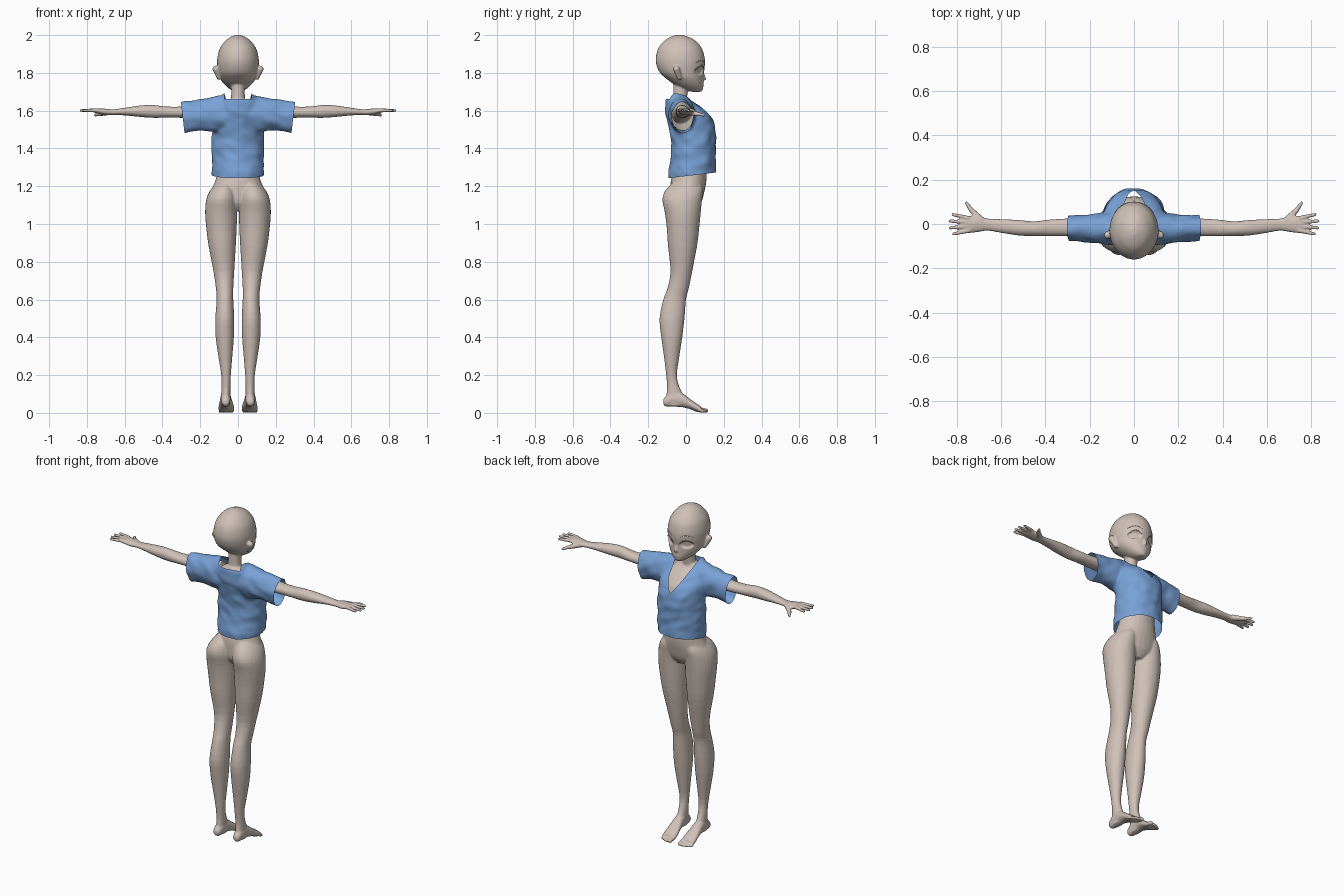
import bpy, bmesh, math
from mathutils import Vector, noise

if "Cube" in bpy.data.objects:
    bpy.data.objects.remove(bpy.data.objects["Cube"])


def material(name, rgb):
    m = bpy.data.materials.new(name)
    m.diffuse_color = (*rgb, 1)
    m.use_nodes = True
    m.node_tree.nodes["Principled BSDF"].inputs["Base Color"].default_value = m.diffuse_color
    return m


SKIN = material("warm_beige", (0.62, 0.53, 0.475))
BLUE = material("soft_blue", (0.19, 0.36, 0.68))


def skin_loops(bm, loops):
    """Close a stack of equal vertex loops into a solid."""
    n = len(loops[0])
    faces = [bm.faces.new(loops[0]), bm.faces.new(loops[-1][::-1])]
    for p, q in zip(loops, loops[1:]):
        for j in range(n):
            k = (j + 1) % n
            faces.append(bm.faces.new((p[j], q[j], q[k], p[k])))
    bmesh.ops.recalc_face_normals(bm, faces=faces)


def loft(bm, rings, axis, side=1, n=28, sub=3):
    """Closed elliptical loft; ring = (position, a0, a1, b0, b1) on the other two axes."""
    pts = [Vector(r) for r in rings]
    fine = []
    for i in range(len(pts) - 1):
        p0, p1, p2, p3 = pts[max(i - 1, 0)], pts[i], pts[i + 1], pts[min(i + 2, len(pts) - 1)]
        for k in range(sub):
            t = k / sub
            fine.append(0.5 * (2 * p1 + (p2 - p0) * t + (2 * p0 - 5 * p1 + 4 * p2 - p3) * t * t
                               + (3 * p1 - p0 - 3 * p2 + p3) * t ** 3))
    fine.append(pts[-1])
    loops = []
    for t, a0, a1, b0, b1 in fine:
        loop = []
        for j in range(n):
            w = 2 * math.pi * j / n
            a = (a0 + a1) / 2 + (a1 - a0) / 2 * math.cos(w)
            b = (b0 + b1) / 2 + (b1 - b0) / 2 * math.sin(w)
            x, y, z = {"x": (t, a, b), "y": (a, t, b), "z": (a, b, t)}[axis]
            loop.append(bm.verts.new((x * side, y, z)))
        loops.append(loop)
    skin_loops(bm, loops)


def capsule(bm, p, q, r1, r2, side=1, n=14):
    """Rounded tapered peg between two points."""
    p, q = Vector((p[0] * side, p[1], p[2])), Vector((q[0] * side, q[1], q[2]))
    d = (q - p).normalized()
    u = d.orthogonal().normalized()
    w = d.cross(u)
    caps = [(p, r1, a) for a in (-85, -60, -35, -10)] + [(q, r2, a) for a in (10, 35, 60, 85)]
    loops = []
    for c, r, a in caps:
        a = math.radians(a)
        mid, rad = c + d * (r * math.sin(a)), r * math.cos(a)
        loops.append([bm.verts.new(mid + rad * (u * math.cos(2 * math.pi * j / n)
                                                + w * math.sin(2 * math.pi * j / n)))
                      for j in range(n)])
    skin_loops(bm, loops)


def fuse(name, bm, voxel, smooth, mat):
    """Merge overlapping solids into one smooth skin."""
    me = bpy.data.meshes.new(name)
    bm.to_mesh(me)
    bm.free()
    ob = bpy.data.objects.new(name, me)
    bpy.context.collection.objects.link(ob)
    rm = ob.modifiers.new("fuse", "REMESH")
    rm.mode, rm.voxel_size = "VOXEL", voxel
    sm = ob.modifiers.new("relax", "SMOOTH")
    sm.factor, sm.iterations = 0.5, smooth
    done = bpy.data.meshes.new_from_object(ob.evaluated_get(bpy.context.evaluated_depsgraph_get()))
    ob.modifiers.clear()
    ob.data = done
    done.materials.clear()
    done.materials.append(mat)
    done.polygons.foreach_set("use_smooth", [True] * len(done.polygons))
    return ob


def sym(rows):
    return [(z, -w, w, yb, yf) for z, w, yb, yf in rows]


# Body: torso, neck and head
bm = bmesh.new()
loft(bm, sym([(1.07, .05, -.05, .05), (1.11, .125, -.08, .08), (1.17, .142, -.085, .097),
              (1.23, .12, -.08, .108), (1.30, .105, -.06, .11), (1.40, .105, -.055, .11),
              (1.48, .115, -.07, .125), (1.55, .12, -.085, .108), (1.60, .115, -.09, .06),
              (1.635, .08, -.085, .01), (1.66, .04, -.075, .0)]), "z")
loft(bm, sym([(1.58, .042, -.085, .0), (1.66, .037, -.07, .005),
              (1.72, .036, -.067, .012), (1.79, .04, -.065, .02)]), "z")
loft(bm, sym([(1.70, .02, .03, .082), (1.715, .045, -.02, .09), (1.74, .073, -.065, .093),
              (1.77, .095, -.105, .093), (1.80, .105, -.138, .094), (1.84, .11, -.156, .1),
              (1.88, .109, -.16, .099), (1.93, .096, -.147, .084), (1.97, .067, -.115, .05),
              (1.99, .039, -.082, .014), (2.001, .012, -.05, -.018)]), "z", n=40)
capsule(bm, (0, .088, 1.80), (0, .099, 1.768), .008, .008)
capsule(bm, (-.008, .087, 1.737), (.008, .087, 1.737), .008, .008)

for s in (-1, 1):
    # Ears
    capsule(bm, (.10, -.035, 1.775), (.118, -.05, 1.82), .013, .018, s)
    # Arms with palms
    loft(bm, [(.09, -.08, .03, 1.53, 1.65), (.16, -.07, .03, 1.55, 1.645),
              (.22, -.06, .028, 1.56, 1.635), (.30, -.055, .025, 1.562, 1.622),
              (.38, -.055, .02, 1.563, 1.622), (.45, -.055, .012, 1.562, 1.63),
              (.52, -.052, .018, 1.567, 1.627), (.60, -.04, .022, 1.575, 1.615),
              (.66, -.03, .025, 1.577, 1.607), (.70, -.036, .035, 1.576, 1.61),
              (.74, -.041, .037, 1.584, 1.612), (.768, -.038, .034, 1.592, 1.61)], "x", s)
    # Fingers and thumb
    for x0, y0, x1, y1 in ((.75, .027, .818, .043), (.755, .009, .832, .013),
                           (.755, -.011, .83, -.018), (.745, -.03, .815, -.045)):
        capsule(bm, (x0, y0, 1.602), (x1, y1, 1.601), .0105, .0075, s)
    capsule(bm, (.69, .018, 1.592), (.732, .06, 1.582), .017, .012, s)
    capsule(bm, (.732, .06, 1.582), (.757, .095, 1.577), .012, .0075, s)
    # Legs
    loft(bm, [(1.22, .02, .112, -.07, .08), (1.18, .01, .146, -.108, .09),
              (1.13, .004, .168, -.125, .085), (1.06, .005, .174, -.112, .078),
              (.98, .007, .168, -.102, .07), (.88, .012, .155, -.095, .058),
              (.75, .02, .13, -.082, .033), (.66, .025, .117, -.098, .015),
              (.60, .025, .113, -.12, .0), (.50, .02, .12, -.14, -.008),
              (.40, .022, .118, -.131, -.02), (.30, .03, .104, -.117, -.035),
              (.20, .038, .089, -.105, -.048), (.13, .04, .088, -.1, -.032),
              (.07, .04, .09, -.108, .0), (.037, .044, .086, -.11, .0)], "z", s)
    # Feet and toes
    loft(bm, [(-.12, .052, .08, .045, .07), (-.105, .043, .088, .034, .09),
              (-.06, .038, .092, .032, .12), (-.02, .034, .095, .03, .105),
              (.02, .026, .1, .02, .075), (.055, .02, .104, .006, .05),
              (.08, .022, .103, .002, .034)], "y", s)
    for x, y, r in ((.031, .105, .012), (.051, .106, .009), (.067, .101, .009),
                    (.081, .095, .0085), (.094, .087, .008)):
        capsule(bm, (x, .068, r + .008), (x + .002, y, r), r, r, s)

body = fuse("body", bm, 0.005, 3, SKIN)

# Shallow eye sockets
for v in body.data.vertices:
    x, y, z = v.co
    if y > .02 and z > 1.75:
        d = ((abs(x) - .055) / .033) ** 2 + ((z - 1.812) / .025) ** 2
        if d < 1:
            v.co.y -= .013 * min(1, 1.8 * (1 - d))


def face_y(x):
    return -.026 + .126 * math.sqrt(1 - (x / .11) ** 2)


# Eyelid rims and brows
for name, base, rise, r in (("upper_eyelid", 1.814, .025, .003), ("brow", 1.853, .014, .0022)):
    for s, tag in ((-1, "left"), (1, "right")):
        cu = bpy.data.curves.new(f"{name}_{tag}", "CURVE")
        cu.dimensions, cu.bevel_depth, cu.bevel_resolution, cu.use_fill_caps = "3D", r, 2, True
        sp = cu.splines.new("POLY")
        sp.points.add(10)
        for i, p in enumerate(sp.points):
            x = .022 + .0066 * i
            p.co = (x * s, face_y(x), base + rise * math.sin(math.pi * i / 10), 1)
            p.radius = .4 + .6 * math.sin(math.pi * i / 10)
        cu.materials.append(SKIN)
        bpy.context.collection.objects.link(bpy.data.objects.new(f"{name}_{tag}", cu))

# Shirt: loose torso plus sleeves
bm = bmesh.new()
loft(bm, sym([(1.18, .13, -.095, .16), (1.27, .136, -.091, .158), (1.36, .136, -.078, .155),
              (1.45, .136, -.078, .158), (1.52, .137, -.092, .153), (1.57, .14, -.103, .128),
              (1.62, .128, -.108, .082), (1.66, .1, -.103, .03), (1.695, .07, -.085, -.015)]),
     "z", n=40)
for s in (-1, 1):
    loft(bm, [(.04, -.095, .03, 1.50, 1.688), (.12, -.092, .05, 1.49, 1.672),
              (.20, -.08, .04, 1.498, 1.66), (.27, -.074, .037, 1.484, 1.65),
              (.35, -.072, .036, 1.472, 1.64)], "x", s)
shirt = fuse("shirt", bm, 0.008, 6, BLUE)

bm = bmesh.new()
bm.from_mesh(shirt.data)
# Soft cloth folds
bm.normal_update()
for v in bm.verts:
    c = v.co
    f = noise.noise(Vector((c.x * 16 + c.z * 7, c.y * 14, c.z * 20)))
    v.co += v.normal * (.007 * f + .002)


def bisect(co, no, clear=False):
    bmesh.ops.bisect_plane(bm, geom=bm.verts[:] + bm.edges[:] + bm.faces[:], dist=1e-6,
                           plane_co=co, plane_no=no, clear_outer=clear)


# Open hem and cuffs
bisect((0, -.09, 1.243), (0, .12, -1), True)
for s in (-1, 1):
    bisect((s * .302, 0, 1.64), (s, 0, -.12), True)
# Neckline: scooped V at the front, shallow curve at the back
V = [(0, 1.53), (.025, 1.565), (.05, 1.615), (.072, 1.69)]
for s in (-1, 1):
    for (x0, z0), (x1, z1) in zip(V, V[1:]):
        bisect((s * x0, 0, z0), (-s * (z1 - z0), 0, x1 - x0))
    bisect((s * .072, 0, 0), (s, 0, 0))
bisect((0, 0, 1.662), (0, 0, 1))
bisect((0, -.04, 0), (0, 1, 0))


def in_neck(c):
    x = abs(c.x)
    if x > .072:
        return False
    if c.y < -.04:
        return c.z > 1.662
    for (x0, z0), (x1, z1) in zip(V, V[1:]):
        if x <= x1:
            return c.z > z0 + (z1 - z0) * (x - x0) / (x1 - x0)
    return False


bmesh.ops.delete(bm, geom=[f for f in bm.faces if in_neck(f.calc_center_median())], context="FACES")
bm.to_mesh(shirt.data)
bm.free()
